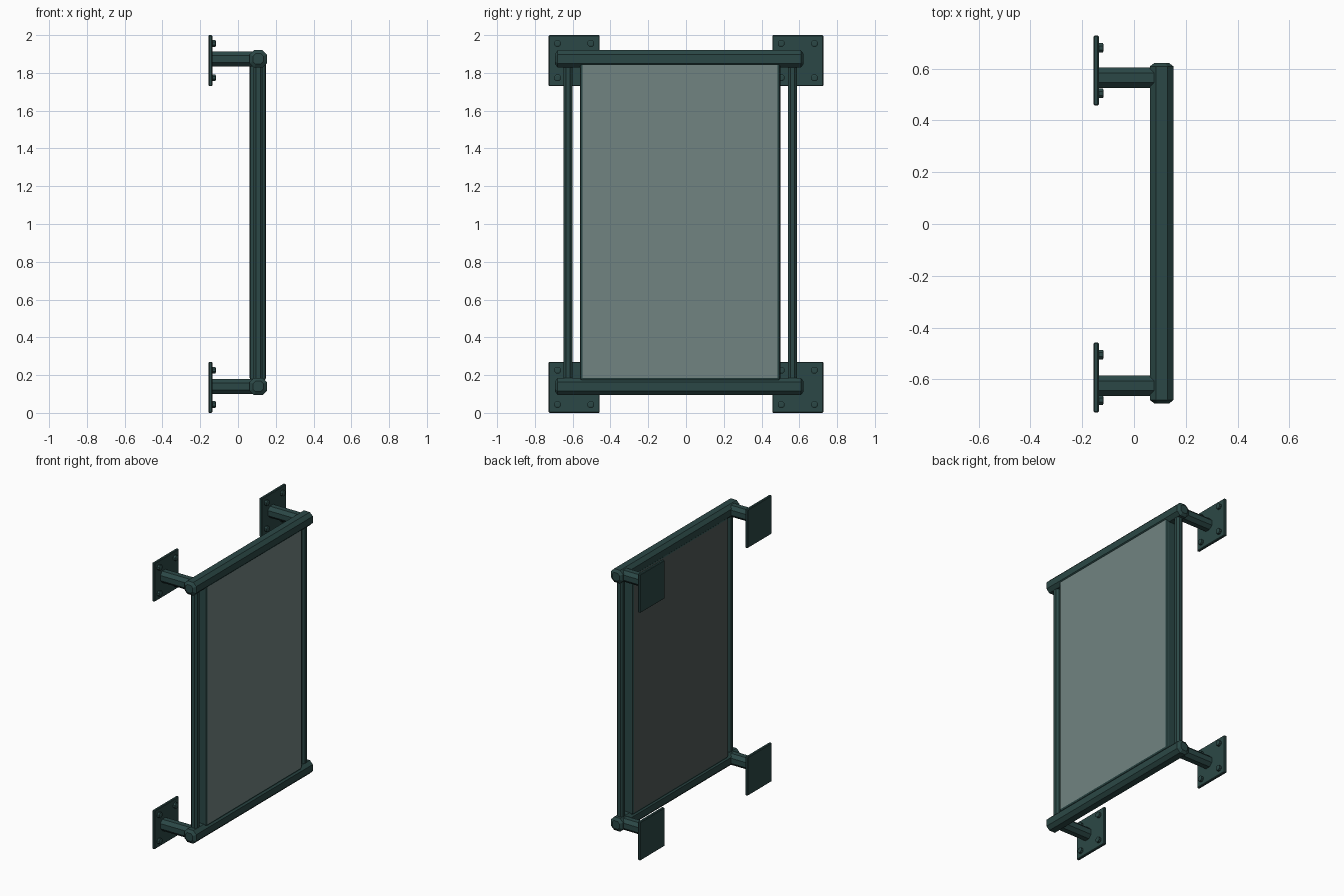
import bpy, bmesh
from mathutils import Vector

if "Cube" in bpy.data.objects:
    bpy.data.objects.remove(bpy.data.objects["Cube"])


def make_mat(name, color):
    m = bpy.data.materials.new(name)
    m.diffuse_color = color
    m.use_nodes = True
    m.node_tree.nodes["Principled BSDF"].inputs["Base Color"].default_value = m.diffuse_color
    return m


metal = make_mat("painted_metal", (0.024, 0.064, 0.061, 1))
glass_front = make_mat("tinted_glass_front", (0.165, 0.227, 0.218, 0.5))
glass_back = make_mat("tinted_glass_back", (0.078, 0.1, 0.093, 0.5))


def finish(name, bm, *mats):
    bmesh.ops.recalc_face_normals(bm, faces=bm.faces)
    me = bpy.data.meshes.new(name)
    bm.to_mesh(me)
    bm.free()
    for m in mats:
        me.materials.append(m)
    ob = bpy.data.objects.new(name, me)
    bpy.context.collection.objects.link(ob)
    return ob


def tube(name, axis, start, length, r, flat, cap):
    """Eight-sided bar along an axis, with chamfered ends."""
    bm = bmesh.new()
    prof = [(r, -flat), (r, flat), (flat, r), (-flat, r),
            (-r, flat), (-r, -flat), (-flat, -r), (flat, -r)]
    rings = []
    for t, s in ((0, 0.6), (cap, 1), (length - cap, 1), (length, 0.6)):
        ring = []
        for a, b in prof:
            p = [a * s, b * s]
            p.insert(axis, t)
            ring.append(bm.verts.new(Vector(start) + Vector(p)))
        rings.append(ring)
    for lo, hi in zip(rings, rings[1:]):
        for i in range(8):
            j = (i + 1) % 8
            bm.faces.new((lo[i], lo[j], hi[j], hi[i]))
    bm.faces.new(rings[0])
    bm.faces.new(rings[-1])
    return finish(name, bm, metal)


def box(name, lo, hi, bevel, segments, *mats):
    """Box between two corners with bevelled edges."""
    bm = bmesh.new()
    bmesh.ops.create_cube(bm, size=1)
    lo, hi = Vector(lo), Vector(hi)
    for v in bm.verts:
        v.co = Vector([(lo[i] + hi[i]) / 2 + v.co[i] * (hi[i] - lo[i]) for i in range(3)])
    bmesh.ops.bevel(bm, geom=bm.edges[:], offset=bevel, segments=segments,
                    profile=0.5, affect='EDGES')
    if len(mats) > 1:  # large faces at either end in x take the glass materials
        by_x = sorted(bm.faces, key=lambda f: f.calc_center_median().x)
        by_x[-1].material_index = 1
        by_x[0].material_index = 2
    return finish(name, bm, *mats)


FX = 0.107                      # frame centre in x
SIDES = (("left", -0.592, -0.624), ("right", 0.592, 0.564))
LEVELS = (("lower", 0.135, 0.14), ("upper", 1.865, 1.874))

# Horizontal rails
for lvl, _, z in LEVELS:
    tube(lvl + "_rail", 1, (FX, -0.693, z), 1.315, 0.046, 0.023, 0.014)

# Thin uprights between the rails
for side, _, y in SIDES:
    tube(side + "_upright", 2, (FX, y, 0.14), 1.734, 0.024, 0.011, 0.005)

# Display panel: opaque rim with tinted faces
box("panel", (0.062, -0.562, 0.17), (0.148, 0.5, 1.857), 0.015, 2,
    metal, glass_front, glass_back)

# Wall mounts: plate, arm and four bolts at each corner
for side, py, ay in SIDES:
    for lvl, pz, az in LEVELS:
        tag = lvl + "_" + side
        box(tag + "_wall_plate", (-0.156, py - 0.135, pz - 0.135),
            (-0.136, py + 0.135, pz + 0.135), 0.004, 1, metal)
        tube(tag + "_arm", 0, (-0.15, ay, az), 0.245, 0.04, 0.018, 0.012)
        for n, (dy, dz) in enumerate(((-1, -1), (1, -1), (-1, 1), (1, 1))):
            tube(f"{tag}_bolt_{n + 1}", 0,
                 (-0.145, py + dy * 0.088, pz + dz * 0.091), 0.028, 0.018, 0.0075, 0.003)
